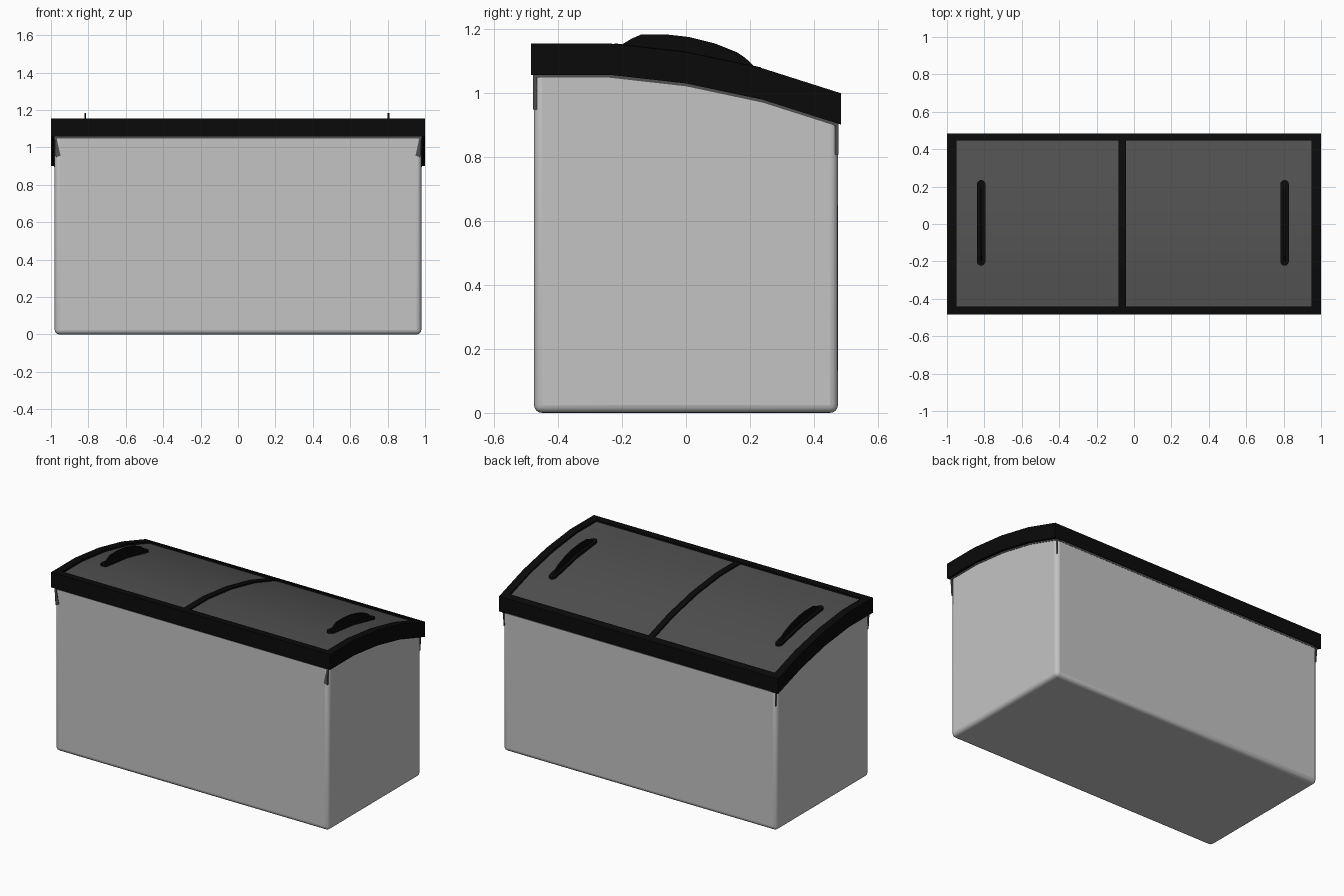
import bpy, bmesh, math

cube = bpy.data.objects.get("Cube")
if cube:
    bpy.data.objects.remove(cube, do_unlink=True)


def material(name, value, roughness=0.6):
    m = bpy.data.materials.new(name)
    m.use_nodes = True
    color = (value, value, value, 1)
    m.diffuse_color = color
    node = m.node_tree.nodes["Principled BSDF"]
    node.inputs["Base Color"].default_value = color
    node.inputs["Roughness"].default_value = roughness
    return m


BODY = material("light grey", 0.55)
BLACK = material("black trim", 0.003)
GLASS = material("dark grey glass", 0.08)

# Sloping lid line, flat at the front and falling to the back
LID = [(-0.485, 1.155), (-0.24, 1.155), (0, 1.128), (0.24, 1.077), (0.485, 0.999)]


def lid_z(y):
    for (y0, z0), (y1, z1) in zip(LID, LID[1:]):
        if y <= y1:
            return z0 + (z1 - z0) * (y - y0) / (y1 - y0)
    return LID[-1][1]


def make_object(name, bm, mat):
    bmesh.ops.recalc_face_normals(bm, faces=bm.faces)
    mesh = bpy.data.meshes.new(name)
    bm.to_mesh(mesh)
    bm.free()
    mesh.materials.append(mat)
    ob = bpy.data.objects.new(name, mesh)
    bpy.context.scene.collection.objects.link(ob)
    return ob


def loft(name, x, sections, mat):
    """Solid from rectangular sections (y, half width, bottom, top)."""
    bm = bmesh.new()
    rings = [[bm.verts.new((x + sx * w, y, z)) for sx, z in
              ((-1, lo), (1, lo), (1, hi), (-1, hi))] for y, w, lo, hi in sections]
    for a, b in zip(rings, rings[1:]):
        for i in range(4):
            j = (i + 1) % 4
            bm.faces.new((a[i], a[j], b[j], b[i]))
    bm.faces.new(rings[0])
    bm.faces.new(rings[-1])
    return make_object(name, bm, mat)


def slab(name, x0, x1, y0, y1, top, bottom, mat):
    """Strip that follows the lid line, with offsets below it."""
    ys = [y0] + [y for y, z in LID if y0 < y < y1] + [y1]
    sections = [(y, (x1 - x0) / 2, lid_z(y) - bottom, lid_z(y) - top) for y in ys]
    return loft(name, (x0 + x1) / 2, sections, mat)


def smooth(ob, angle=40):
    bpy.ops.object.select_all(action='DESELECT')
    ob.select_set(True)
    bpy.context.view_layer.objects.active = ob
    bpy.ops.object.shade_smooth_by_angle(angle=math.radians(angle))


# Cabinet with rounded corners and bottom edge
ys = [-0.475, -0.24, 0, 0.24, 0.475]
cabinet = loft("cabinet", 0, [(y, 0.98, 0, lid_z(y) - 0.06) for y in ys], BODY)
bevel = cabinet.modifiers.new("rounded edges", 'BEVEL')
bevel.width = 0.025
bevel.segments = 4
bevel.limit_method = 'ANGLE'
bevel.angle_limit = math.radians(40)
smooth(cabinet)

# Seal between cabinet and lid
slab("lid_seal", -0.983, 0.983, -0.477, 0.477, 0.07, 0.107, GLASS)

# Lid frame
for side, s in (("right", -1), ("left", 1)):
    a, b = sorted((s * 0.95, s * 1.0))
    slab("lid_rail_" + side, a, b, -0.485, 0.485, 0, 0.098, BLACK)
slab("lid_rail_front", -0.95, 0.95, -0.485, -0.44, 0, 0.098, BLACK)
slab("lid_rail_back", -0.95, 0.95, 0.447, 0.485, 0, 0.094, BLACK)
slab("lid_divider", -0.083, -0.042, -0.44, 0.447, 0.003, 0.06, BLACK)

# Sliding panels
for name, a, b in (("right", -0.95, -0.083), ("left", -0.042, 0.95)):
    panel = slab("sliding_panel_" + name, a, b, -0.44, 0.447, 0.012, 0.04, GLASS)
    smooth(panel)

# Handles: a round-ended base strip with a thin arched grip
GRIP = [(-0.2, 1.152), (-0.17, 1.17), (-0.14, 1.183), (-0.06, 1.183), (0.01, 1.175),
        (0.09, 1.155), (0.16, 1.127), (0.185, 1.11), (0.21, 1.087)]
R = 0.023
for side, x in (("right", -0.817), ("left", 0.805)):
    ends = [math.radians(a) for a in (5, 30, 60, 90)]
    outline = [(-0.2 - R * math.cos(a), R * math.sin(a)) for a in ends]
    outline += [(y, R) for y in (-0.1, 0, 0.1)]
    outline += [(0.212 + R * math.cos(a), R * math.sin(a)) for a in reversed(ends)]
    loft("handle_base_" + side, x,
         [(y, w, lid_z(y) - 0.02, lid_z(y) + 0.002) for y, w in outline], BLACK)
    loft("handle_grip_" + side, x,
         [(y, 0.005, lid_z(y) - 0.015, z) for y, z in GRIP], BLACK)

# Small corner brackets below the lid: flared in front, narrow behind
for side, s in (("right", -1), ("left", 1)):
    for end, y, depth, flare, top in (("front", -0.478, 0.012, 0.032, 1.06),
                                      ("back", 0.466, 0.01, 0.01, 0.92)):
        bm = bmesh.new()
        shape = [(0.981, top), (0.972, top), (0.981 - flare, top - 0.105),
                 (0.974, top - 0.112)]
        face = bm.faces.new([bm.verts.new((s * px, y, pz)) for px, pz in shape])
        moved = bmesh.ops.extrude_face_region(bm, geom=[face])["geom"]
        bmesh.ops.translate(bm, vec=(0, depth, 0),
                            verts=[v for v in moved if isinstance(v, bmesh.types.BMVert)])
        make_object("corner_bracket_%s_%s" % (end, side), bm, GLASS)
